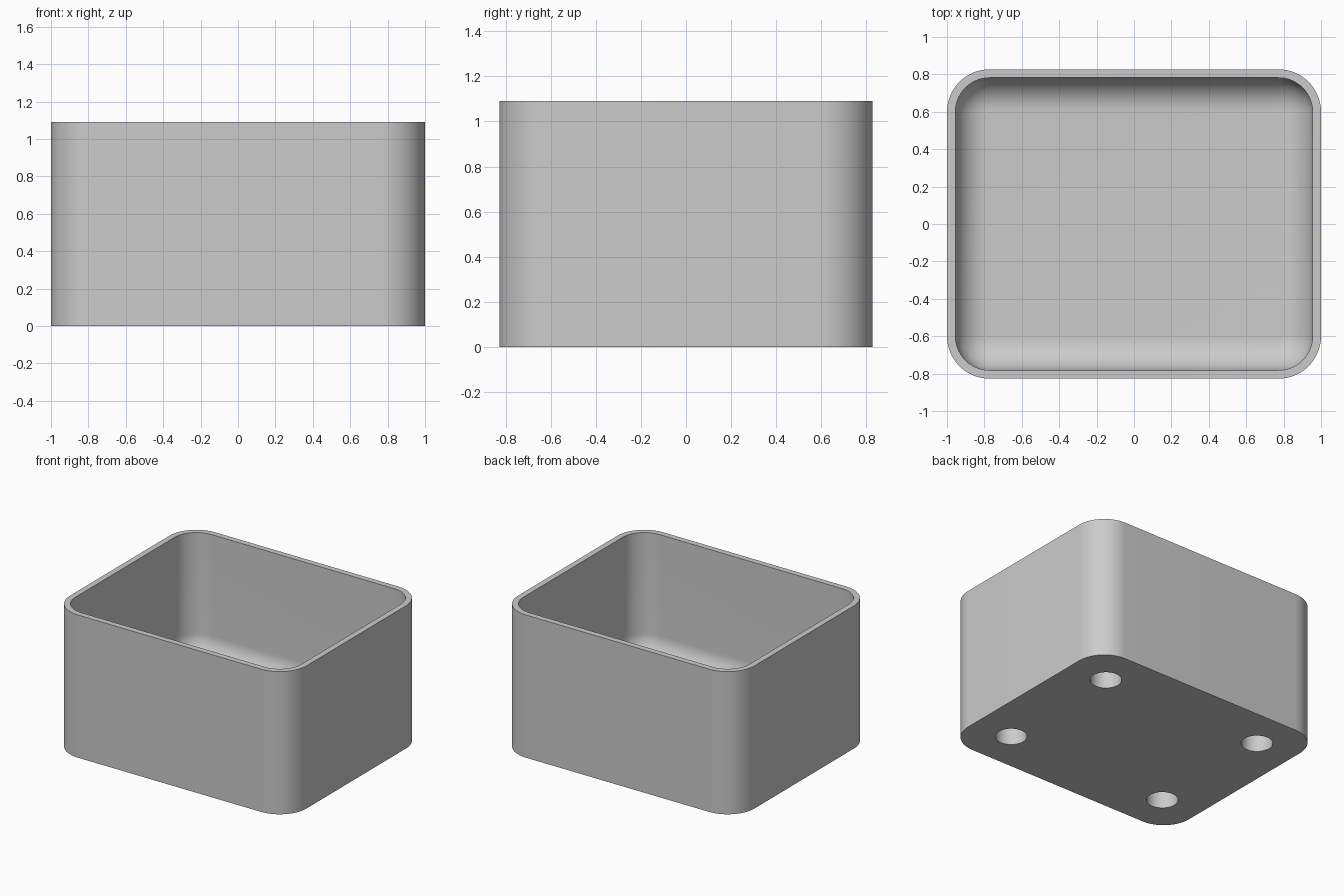
import bpy
import bmesh
from math import cos, sin, pi, radians

cube = bpy.data.objects.get("Cube")
if cube:
    bpy.data.objects.remove(cube)

HALF_X, HALF_Y, HEIGHT = 1.0, 0.827, 1.09
RADIUS, WALL = 0.228, 0.045
FLOOR, FILLET = 0.145, 0.175
HOLE_X, HOLE_Y, HOLE_RADIUS, HOLE_DEPTH = 0.685, 0.512, 0.11, 0.13
STEPS = 16

grey = bpy.data.materials.new("plain_grey")
grey.use_nodes = True
colour = (0.6, 0.6, 0.6, 1)
grey.diffuse_color = colour
grey.node_tree.nodes["Principled BSDF"].inputs["Base Color"].default_value = colour

bm = bmesh.new()


def rounded_ring(inset, z):
    """Rounded rectangle of vertices, inset from the outer wall."""
    r = RADIUS - inset
    cx, cy = HALF_X - RADIUS, HALF_Y - RADIUS
    ring = []
    for quarter, (sx, sy) in enumerate([(1, 1), (-1, 1), (-1, -1), (1, -1)]):
        for i in range(STEPS + 1):
            a = (quarter + i / STEPS) * pi / 2
            ring.append(bm.verts.new((sx * cx + r * cos(a), sy * cy + r * sin(a), z)))
    return ring


def circle(x, y, z):
    angles = [2 * pi * i / 48 for i in range(48)]
    return [bm.verts.new((x + HOLE_RADIUS * cos(a), y + HOLE_RADIUS * sin(a), z)) for a in angles]


def bridge(a, b):
    for i in range(len(a)):
        j = (i + 1) % len(a)
        bm.faces.new((a[i], a[j], b[j], b[i]))


def loop_edges(ring):
    return [bm.edges.get((v, ring[i - 1])) for i, v in enumerate(ring)]


# Outer wall, rim, inner wall and the rounded join to the floor
rings = [rounded_ring(0, 0), rounded_ring(0, HEIGHT), rounded_ring(WALL, HEIGHT)]
for i in range(STEPS + 1):
    a = i / STEPS * pi / 2
    rings.append(rounded_ring(WALL + FILLET * (1 - cos(a)), FLOOR + FILLET * (1 - sin(a))))
for lower, upper in zip(rings, rings[1:]):
    bridge(lower, upper)
bm.faces.new(rings[-1])

# Blind round holes in the underside
edges = loop_edges(rings[0])
for x in (-HOLE_X, HOLE_X):
    for y in (-HOLE_Y, HOLE_Y):
        mouth, end = circle(x, y, 0), circle(x, y, HOLE_DEPTH)
        bridge(mouth, end)
        bm.faces.new(end)
        edges += loop_edges(mouth)

# Underside surface around the holes
bmesh.ops.triangle_fill(bm, edges=edges, use_beauty=True, normal=(0, 0, -1))
bmesh.ops.recalc_face_normals(bm, faces=bm.faces[:])

mesh = bpy.data.meshes.new("open_box")
bm.to_mesh(mesh)
bm.free()
mesh.materials.append(grey)
box = bpy.data.objects.new("open_box", mesh)
bpy.context.collection.objects.link(box)

bpy.ops.object.select_all(action="DESELECT")
box.select_set(True)
bpy.context.view_layer.objects.active = box
bpy.ops.object.shade_smooth_by_angle(angle=radians(30))
